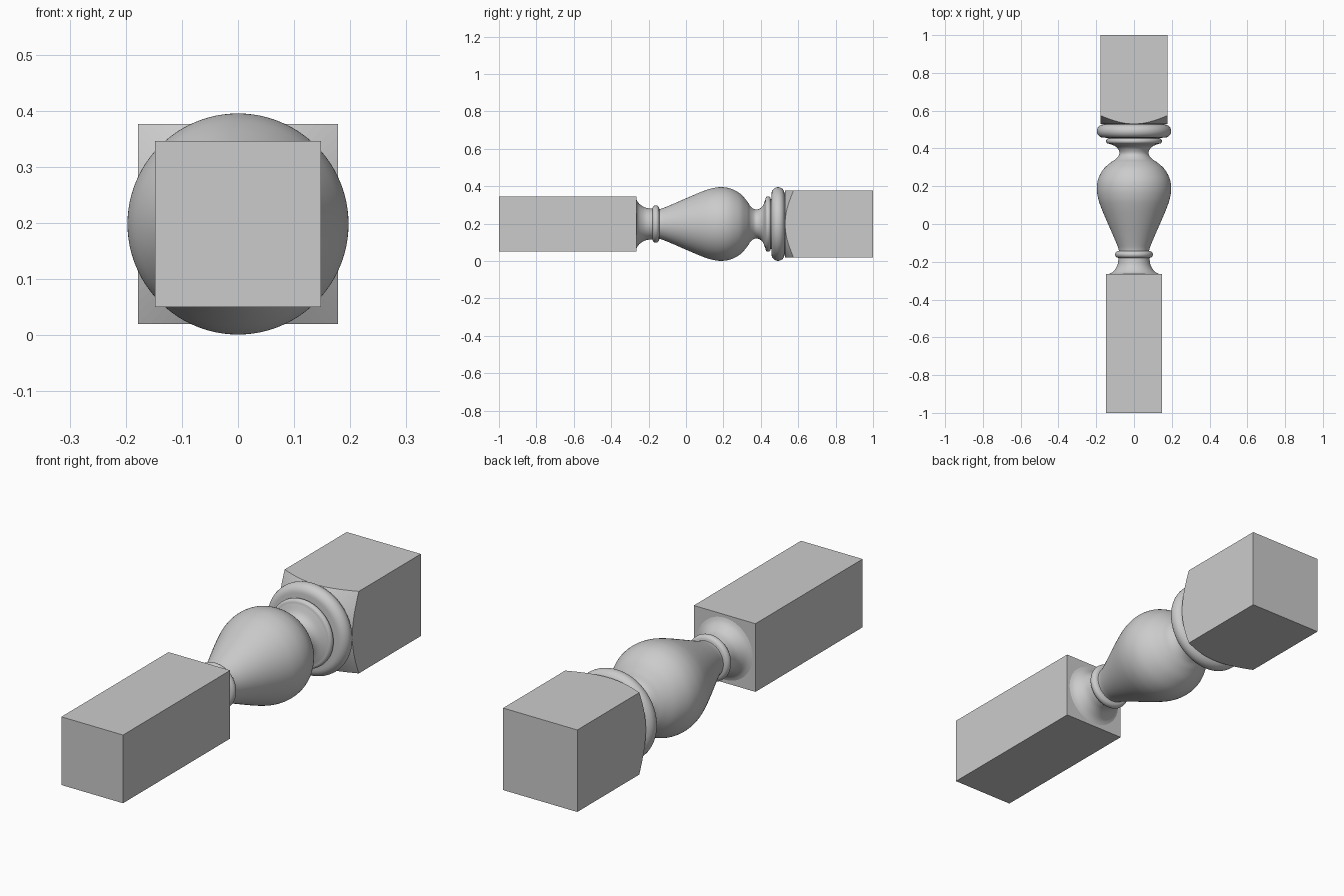
import bpy, bmesh
from math import sin, cos, pi, radians

if "Cube" in bpy.data.objects:
    bpy.data.objects.remove(bpy.data.objects["Cube"])

CZ = 0.198  # height of the turning axis


def make_object(name, bm):
    bmesh.ops.recalc_face_normals(bm, faces=bm.faces)
    mesh = bpy.data.meshes.new(name)
    bm.to_mesh(mesh)
    bm.free()
    obj = bpy.data.objects.new(name, mesh)
    bpy.context.collection.objects.link(obj)
    return obj


def box(name, half, y0, y1):
    bm = bmesh.new()
    bmesh.ops.create_cube(bm, size=1)
    for v in bm.verts:
        v.co = (v.co.x * 2 * half, y0 + (v.co.y + 0.5) * (y1 - y0), CZ + v.co.z * 2 * half)
    return make_object(name, bm)


def turn(name, profile, sides=96):
    """Revolve (y, radius) points round the long axis, with capped ends."""
    bm = bmesh.new()
    rings = []
    for y, r in profile:
        rings.append([bm.verts.new((r * cos(2 * pi * i / sides), y, CZ + r * sin(2 * pi * i / sides)))
                      for i in range(sides)])
    for a, b in zip(rings, rings[1:]):
        for i in range(sides):
            j = (i + 1) % sides
            bm.faces.new((a[i], a[j], b[j], b[i]))
    bm.faces.new(rings[0])
    bm.faces.new(rings[-1])
    return make_object(name, bm)


def spline(pts, steps=6):
    """Catmull-Rom curve through the points."""
    p = [pts[0]] + pts + [pts[-1]]
    out = []
    for k in range(1, len(p) - 2):
        a, b, c, d = p[k - 1:k + 3]
        for s in range(steps):
            t = s / steps
            out.append(tuple(0.5 * (2 * b[i] + (c[i] - a[i]) * t
                             + (2 * a[i] - 5 * b[i] + 4 * c[i] - d[i]) * t * t
                             + (3 * b[i] - a[i] - 3 * c[i] + d[i]) * t ** 3) for i in (0, 1)))
    return out + [pts[-1]]


def bead(y, half_width, r, steps=14):
    """Half-round moulding reaching radius r."""
    return [(y - half_width * cos(pi * s / steps), r - half_width + half_width * sin(pi * s / steps))
            for s in range(steps + 1)]


def smooth(obj):
    bpy.ops.object.select_all(action='DESELECT')
    obj.select_set(True)
    bpy.context.view_layer.objects.active = obj
    bpy.ops.object.shade_smooth_by_angle(angle=radians(35))


# Square blocks at both ends
box("front_block", 0.148, -1.0, -0.265)
back_block = box("back_block", 0.178, 0.53, 1.0)

# Turned cone that rounds off the corners of the back block
cutter = turn("corner_cutter", [(0.52, 0.162), (0.59, 0.277), (1.1, 0.277)])
mod = back_block.modifiers.new("turned_corners", 'BOOLEAN')
mod.operation = 'INTERSECT'
mod.solver = 'EXACT'
mod.object = cutter
bpy.context.view_layer.objects.active = back_block
bpy.ops.object.modifier_apply(modifier=mod.name)
bpy.data.objects.remove(cutter)

# Turned middle: cove, bead, vase, neck, bead, large ring
profile = spline([(-0.268, 0.143), (-0.258, 0.118), (-0.24, 0.1), (-0.215, 0.087), (-0.179, 0.082)])
profile += bead(-0.161, 0.018, 0.1)
profile += spline([(-0.142, 0.08), (-0.12, 0.086), (-0.06, 0.111), (0.02, 0.146), (0.09, 0.175),
                   (0.14, 0.191), (0.19, 0.197), (0.24, 0.189), (0.29, 0.162), (0.325, 0.124),
                   (0.345, 0.095), (0.37, 0.077), (0.395, 0.083), (0.412, 0.1), (0.424, 0.13)])
profile += bead(0.439, 0.014, 0.148)
profile += [(0.456, 0.134)]
profile += bead(0.492, 0.035, 0.197)
profile += [(0.535, 0.162)]
smooth(turn("turned_vase", profile))
